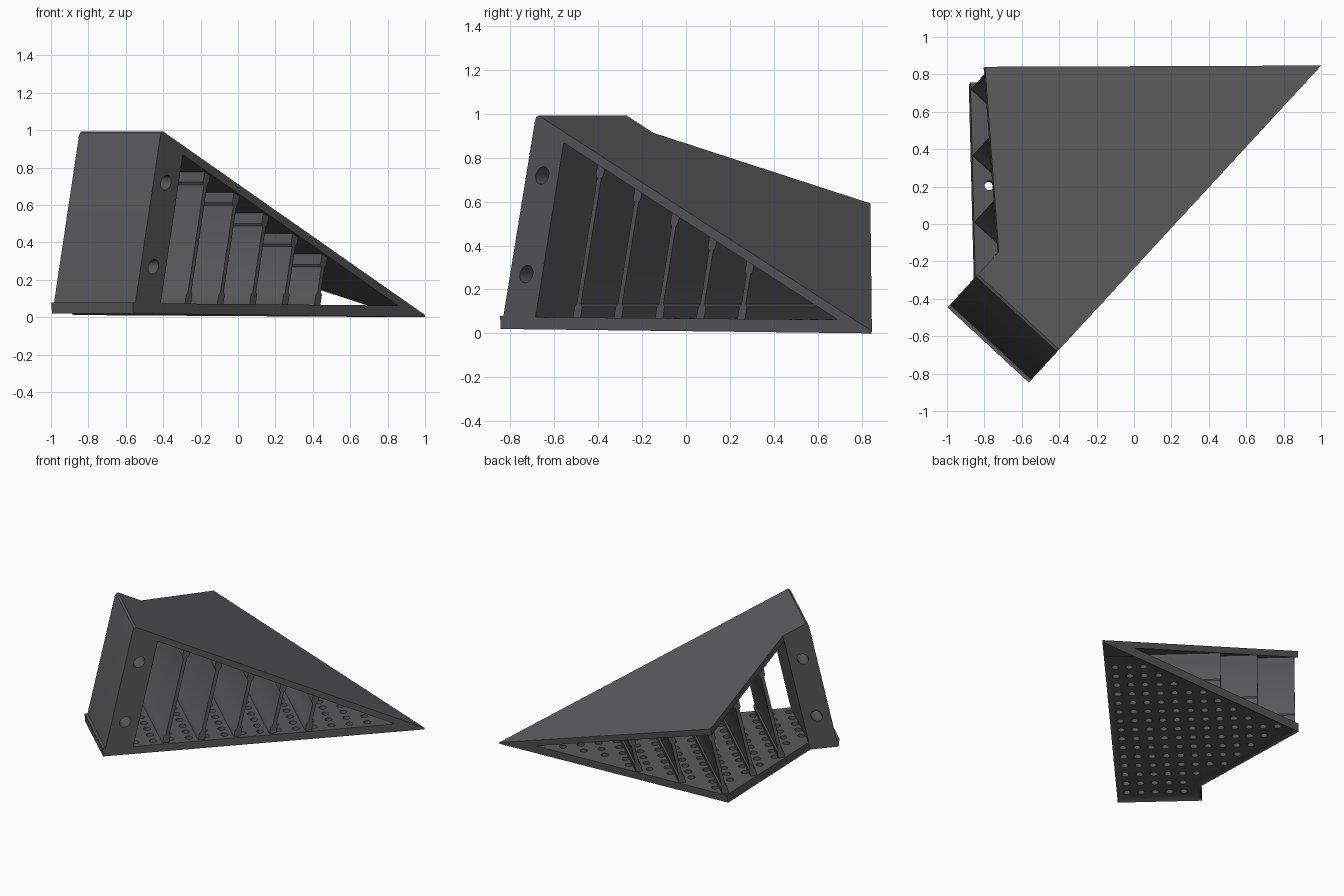
import bpy, bmesh, math
from mathutils import Matrix, Vector

if "Cube" in bpy.data.objects:
    bpy.data.objects.remove(bpy.data.objects["Cube"])

# Local frame: s runs along the long side, t across, z up.
# The whole piece is an upright wedge sheared backwards by 0.22 per unit height.
PLACE = Matrix(((0.678, -0.735, 0.678 * 0.22, -0.56),
                (0.735, 0.678, 0.735 * 0.22, -0.845),
                (0, 0, 1, 0), (0, 0, 0, 1)))
L, WALL, TIP, CORNER = 2.3, 0.2, 2.08, (0.948, 1.317)
WIDTH = 0.592

grey = bpy.data.materials.new("dark_grey")
grey.diffuse_color = (0.1, 0.1, 0.105, 1)
grey.use_nodes = True
grey.node_tree.nodes["Principled BSDF"].inputs["Base Color"].default_value = grey.diffuse_color


def z_low(s):
    return 0.02 - 0.0087 * s


def z_top(s):
    return 1 - 0.43 * s


def side(s):
    """Far edge of the plan at distance s."""
    if s < CORNER[0]:
        return WIDTH + (s - 0.2) * (CORNER[1] - WIDTH) / (CORNER[0] - 0.2)
    return (L - s) * CORNER[1] / (L - CORNER[0])


def finish(name, bm):
    bmesh.ops.recalc_face_normals(bm, faces=bm.faces)
    me = bpy.data.meshes.new(name)
    bm.to_mesh(me)
    bm.free()
    ob = bpy.data.objects.new(name, me)
    bpy.context.collection.objects.link(ob)
    me.materials.append(grey)
    return ob


def loft(low, high):
    bm = bmesh.new()
    a = [bm.verts.new(p) for p in low]
    b = [bm.verts.new(p) for p in high]
    bm.faces.new(a)
    bm.faces.new(b)
    for i in range(len(a)):
        j = (i + 1) % len(a)
        bm.faces.new((a[i], a[j], b[j], b[i]))
    return bm


def prism(plan, lo, hi):
    return loft([(s, t, lo(s)) for s, t in plan], [(s, t, hi(s)) for s, t in plan])


def extrude_t(profile, t0, t1):
    return loft([(s, t0, z) for s, z in profile], [(s, t1, z) for s, z in profile])


def cut(ob, holes, radius, depth, rot, sides):
    bm = bmesh.new()
    for p in holes:
        bmesh.ops.create_cone(bm, cap_ends=True, segments=sides, radius1=radius, radius2=radius,
                              depth=depth, matrix=Matrix.Translation(p) @ rot)
    cutter = finish("hole_cutter", bm)
    cutter.hide_render = True
    mod = ob.modifiers.new("holes", 'BOOLEAN')
    mod.operation, mod.solver, mod.object = 'DIFFERENCE', 'EXACT', cutter
    bpy.context.view_layer.objects.active = ob
    bpy.ops.object.modifier_apply(modifier=mod.name)
    bpy.data.objects.remove(cutter, do_unlink=True)


parts = []

# Floor plate with a recessed underside and a grid of drain holes
bm = prism([(0, 0), (TIP, 0), (TIP, side(TIP)), CORNER, (0.2, WIDTH), (0, WIDTH)],
           z_low, lambda s: 0.075 - 0.006 * s)
under = min(bm.faces, key=lambda f: f.calc_center_median().z)
bmesh.ops.recalc_face_normals(bm, faces=bm.faces)
bmesh.ops.inset_region(bm, faces=[under], thickness=0.03, use_even_offset=True)
bmesh.ops.translate(bm, verts=under.verts, vec=(0, 0, 0.018))
floor = finish("floor_plate", bm)
grid = []
for i in range(16):
    for j in range(13):
        s, t = 0.10 + 0.128 * i, 0.07 + 0.1 * j
        limit = WIDTH if s < 0.2 else side(s)
        if t < limit - 0.085 and s < TIP - 0.06:
            grid.append(Vector((s, t, 0.05)))
cut(floor, grid, 0.026, 0.3, Matrix.Identity(4), 12)
parts.append(floor)

# Sloping roof plate
parts.append(finish("roof_plate", prism([(WALL, 0), (TIP, 0), (TIP, side(TIP)), CORNER, (0.2, WIDTH)],
                                        lambda s: z_top(s) - 0.045, z_top)))

# Solid tip where roof and floor meet
parts.append(finish("tip", prism([(TIP, 0), (L, 0), (TIP, side(TIP))], z_low, z_top)))

# Front block with rounded top edge and two cross holes
block = finish("front_block", extrude_t([(0, 0.07), (0, 0.965), (0.004, 0.985), (0.018, z_top(0.018)),
                                         (WALL, z_top(WALL)), (WALL, 0.07)], 0, WIDTH))
cut(block, [Vector((0.1, 0.3, z)) for z in (0.27, 0.72)], 0.04, 1.2,
    Matrix.Rotation(math.pi / 2, 4, 'X'), 24)
parts.append(block)

# Upright lip along the foot of the front face
parts.append(finish("front_lip", extrude_t([(-0.004, 0.02), (-0.021, 0.08), (0.002, 0.08), (0.002, 0.03)],
                                           0, WIDTH)))

# Parallel ribs, thickened where they meet floor and roof
for k in range(5):
    s = 0.437 + 0.2555 * k
    a, b = 0.013, 0.024
    foot, head = 0.06, z_top(s) - 0.03
    profile = [(s - b, foot), (s - b, 0.12), (s - a, 0.135), (s - a, head - 0.075), (s - b, head - 0.06),
               (s - b, head), (s + b, head), (s + b, head - 0.06), (s + a, head - 0.075),
               (s + a, 0.135), (s + b, 0.12), (s + b, foot)]
    parts.append(finish(f"rib_{k + 1}", extrude_t(profile, 0.02, side(s) - 0.025)))

# Shear and place everything, keep edges crisp
for ob in parts:
    ob.data.transform(PLACE)
    bpy.ops.object.select_all(action='DESELECT')
    ob.select_set(True)
    bpy.context.view_layer.objects.active = ob
    bpy.ops.object.shade_smooth_by_angle(angle=math.radians(35))
